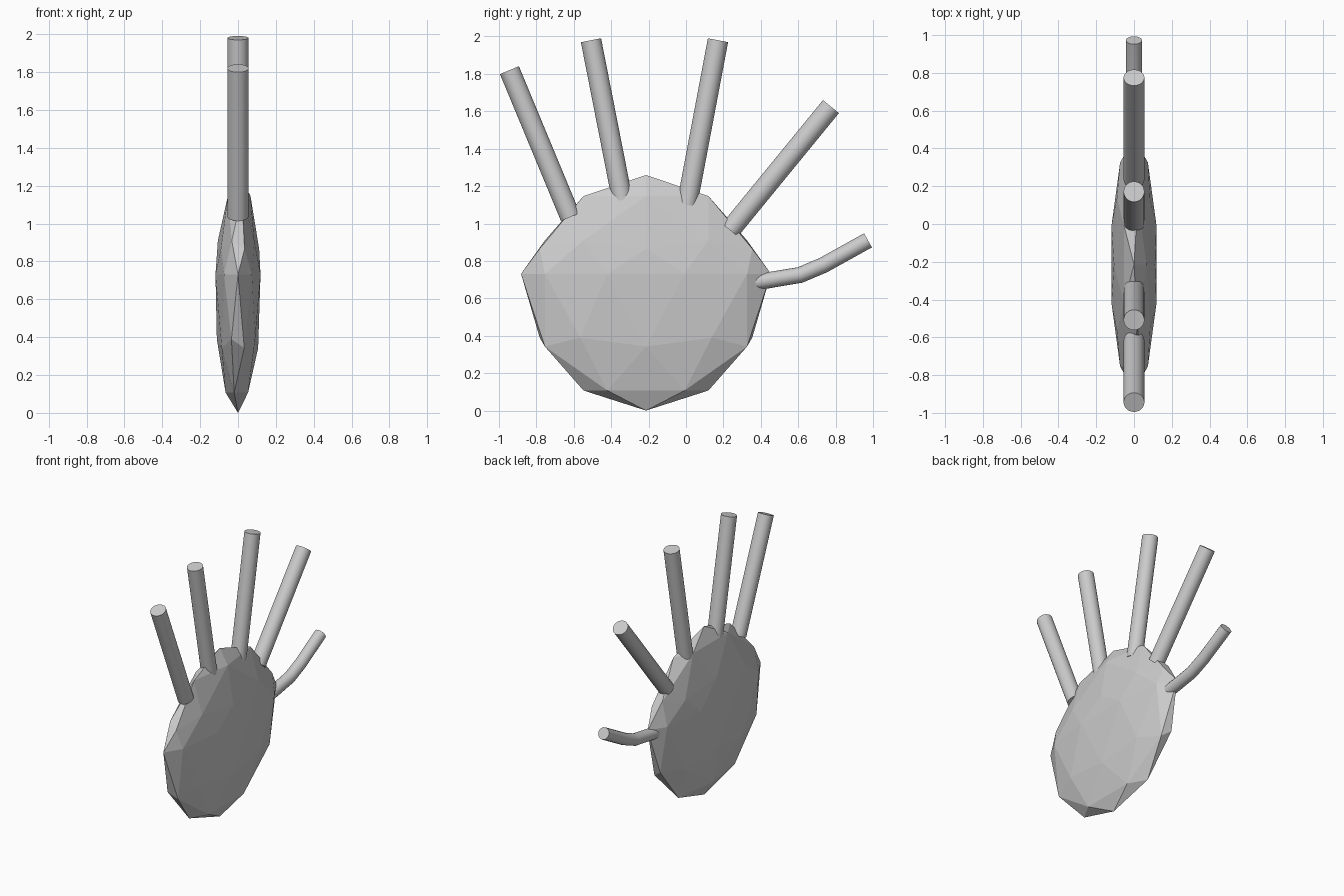
import bpy, math
from mathutils import Vector

if "Cube" in bpy.data.objects:
    bpy.data.objects.remove(bpy.data.objects["Cube"])


def interp(t, table):
    for (a, za), (b, zb) in zip(table, table[1:]):
        if t <= b:
            return za + (zb - za) * (t - a) / (b - a)
    return table[-1][1]


# Palm: flattened low-poly ball, widest line pushed upwards
levels = [(-1, 0.01), (-0.851, 0.117), (-0.526, 0.352), (-0.447, 0.40), (0, 0.741),
          (0.447, 0.875), (0.526, 0.92), (0.851, 1.157), (1, 1.269)]
bpy.ops.mesh.primitive_ico_sphere_add(subdivisions=2, radius=1)
palm = bpy.context.object
palm.name = "palm"
for v in palm.data.vertices:
    x, y, z = v.co
    v.co = (x * 0.125, -0.214 + y * 0.668, interp(z, levels) - 0.01)


# Straight fingers: cylinders from base to tip
def finger(name, base, tip, r=0.055):
    a, b = Vector((0, *base)), Vector((0, *tip))
    bpy.ops.mesh.primitive_cylinder_add(vertices=32, radius=r, depth=(b - a).length,
                                        location=(a + b) / 2)
    o = bpy.context.object
    o.name = name
    o.rotation_euler = (b - a).to_track_quat('Z', 'Y').to_euler()
    bpy.ops.object.shade_smooth_by_angle(angle=math.radians(40))


finger("little_finger", (-0.618, 1.035), (-0.944, 1.82))
finger("ring_finger", (-0.335, 1.10), (-0.508, 1.98))
finger("middle_finger", (0.005, 1.10), (0.171, 1.98))
finger("index_finger", (0.235, 0.965), (0.775, 1.625))

# Bent thumb: tube along a short path
path = [(0.36, 0.685), (0.43, 0.695), (0.61, 0.725), (0.735, 0.778), (0.973, 0.91)]
cu = bpy.data.curves.new("thumb", 'CURVE')
cu.dimensions = '3D'
cu.bevel_depth = 0.043
cu.bevel_resolution = 6
cu.use_fill_caps = True
sp = cu.splines.new('POLY')
sp.points.add(len(path) - 1)
for p, (y, z) in zip(sp.points, path):
    p.co = (0, y, z, 1)
thumb = bpy.data.objects.new("thumb", cu)
bpy.context.collection.objects.link(thumb)
bpy.ops.object.select_all(action='DESELECT')
thumb.select_set(True)
bpy.context.view_layer.objects.active = thumb
bpy.ops.object.convert(target='MESH')
bpy.ops.object.shade_smooth_by_angle(angle=math.radians(40))
